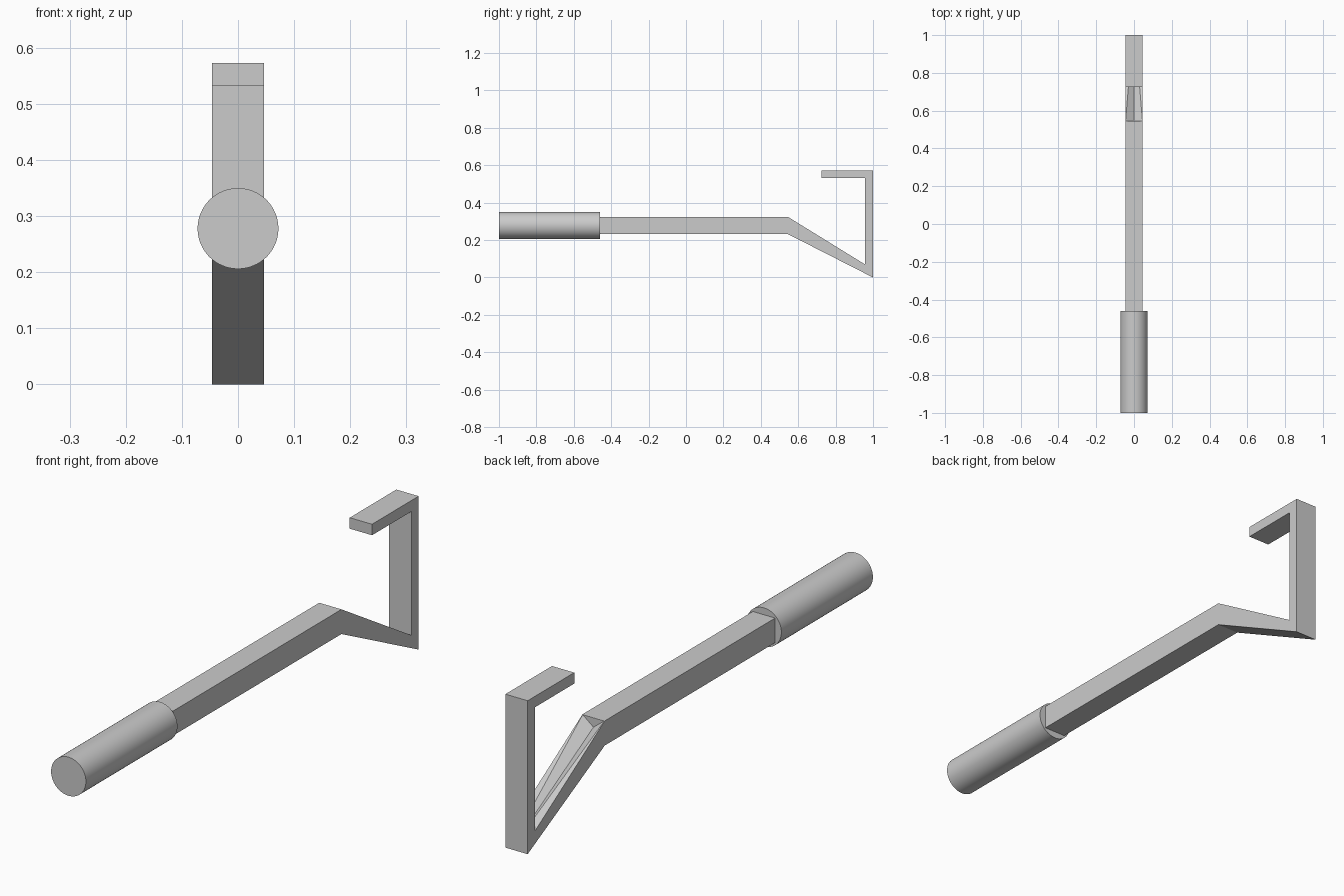
import bpy, bmesh, math

if "Cube" in bpy.data.objects:
    bpy.data.objects.remove(bpy.data.objects["Cube"])

W = 0.046   # half width of the flat bar


def loft(name, rings):
    """Closed solid skinned between two equal-length rings of points."""
    bm = bmesh.new()
    a, b = [[bm.verts.new(p) for p in ring] for ring in rings]
    n = len(a)
    bm.faces.new(a)
    bm.faces.new(b[::-1])
    for i in range(n):
        j = (i + 1) % n
        bm.faces.new((a[i], b[i], b[j], a[j]))
    bmesh.ops.recalc_face_normals(bm, faces=bm.faces[:])
    mesh = bpy.data.meshes.new(name)
    bm.to_mesh(mesh)
    bm.free()
    obj = bpy.data.objects.new(name, mesh)
    bpy.context.collection.objects.link(obj)
    return obj


# Bent bar with hooked end: side profile (y, z) extruded across x
profile = [(-0.46, 0.232), (0.545, 0.232), (1.0, 0.0), (1.0, 0.573),
           (0.725, 0.573), (0.725, 0.532), (0.957, 0.532), (0.957, 0.07),
           (0.545, 0.324), (-0.46, 0.324)]
bar = loft("hooked_bar", [[(x, y, z) for y, z in profile] for x in (-W, W)])


# Tapering V groove in the top of the sloping part
def groove_ring(y, z, w, d):
    return [(-w, y, z + 0.05), (-w, y, z), (0, y, z - d), (w, y, z), (w, y, z + 0.05)]


cutter = loft("groove_cutter", [groove_ring(0.546, 0.3234, 0.0445, 0.035),
                                groove_ring(0.955, 0.0712, 0.011, 0.01)])
cutter.hide_render = True
mod = bar.modifiers.new("groove", 'BOOLEAN')
mod.operation = 'DIFFERENCE'
mod.solver = 'EXACT'
mod.object = cutter
bpy.context.view_layer.objects.active = bar
bpy.ops.object.modifier_apply(modifier=mod.name)
bpy.data.objects.remove(cutter)

# Round grip
bpy.ops.mesh.primitive_cylinder_add(vertices=64, radius=0.072, depth=0.54,
                                    location=(0, -0.73, 0.278),
                                    rotation=(math.pi / 2, 0, 0))
grip = bpy.context.object
grip.name = "round_grip"
bpy.ops.object.shade_smooth_by_angle(angle=math.radians(30))
